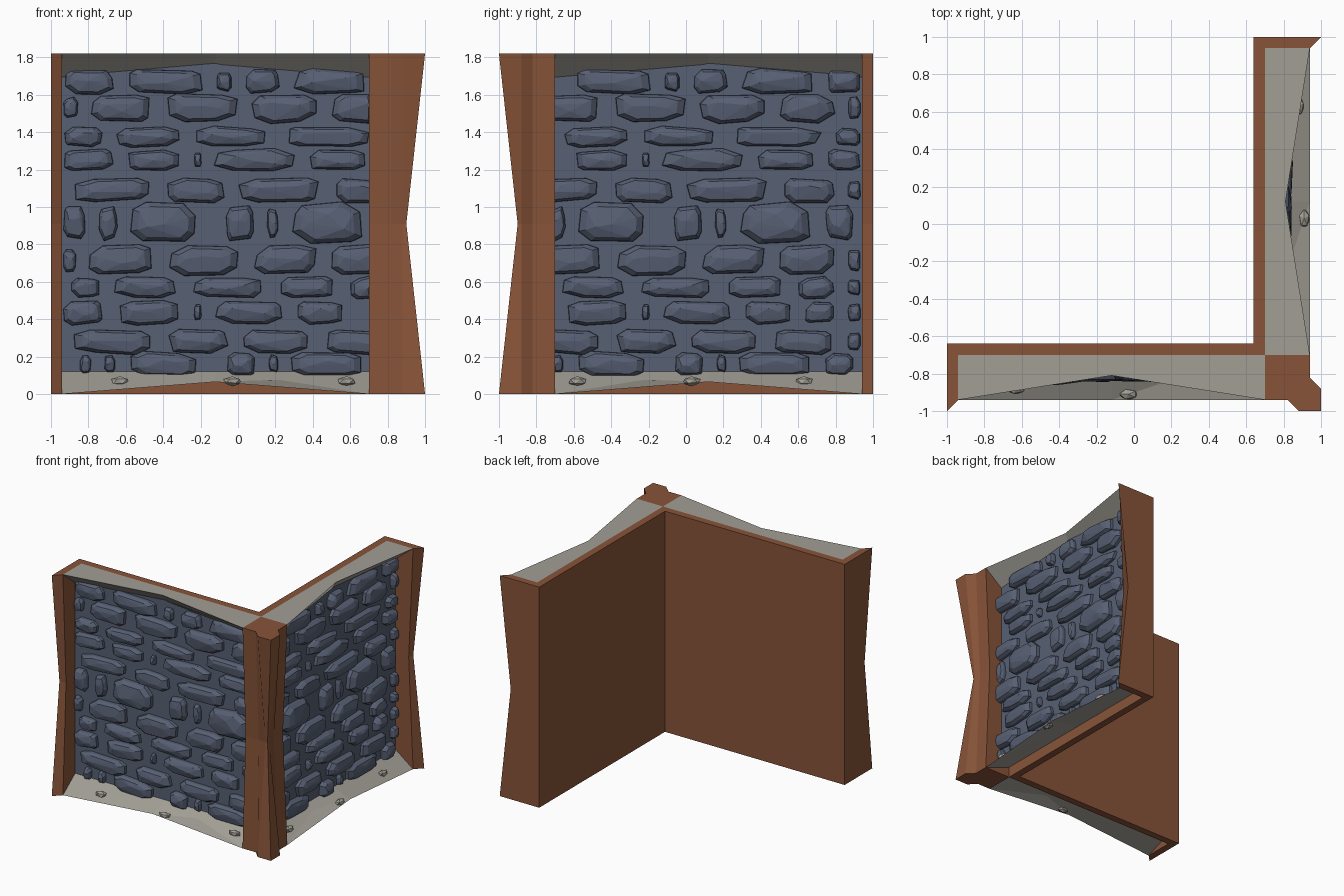
import bpy, bmesh, math, random

if "Cube" in bpy.data.objects:
    bpy.data.objects.remove(bpy.data.objects["Cube"], do_unlink=True)

HEIGHT = 1.82
WAIST = 0.9       # how far the posts reach at half height
WALL = 0.78       # stone bed surface, measured outward
INNER = 0.7       # face of the wooden backing
START, END = -0.7, 0.94   # wall length, from corner post to end post


def make_material(name, colour):
    mat = bpy.data.materials.new(name)
    mat.use_nodes = True
    mat.diffuse_color = (*colour, 1)
    mat.node_tree.nodes["Principled BSDF"].inputs["Base Color"].default_value = (*colour, 1)
    return mat


wood = make_material("brown wood", (0.245, 0.088, 0.040))
trim = make_material("warm grey stone", (0.36, 0.345, 0.30))
slate = make_material("blue grey stone", (0.095, 0.115, 0.17))


def finish(name, bm, mat):
    bmesh.ops.recalc_face_normals(bm, faces=bm.faces)
    mesh = bpy.data.meshes.new(name)
    bm.to_mesh(mesh)
    bm.free()
    mesh.materials.append(mat)
    obj = bpy.data.objects.new(name, mesh)
    bpy.context.collection.objects.link(obj)
    return obj


def loft(name, rings, mat):
    """Join matching rings of points into a capped solid."""
    bm = bmesh.new()
    loops = [[bm.verts.new(p) for p in ring] for ring in rings]
    for a, b in zip(loops, loops[1:]):
        for i in range(len(a)):
            j = (i + 1) % len(a)
            bm.faces.new((a[i], a[j], b[j], b[i]))
    bm.faces.new(loops[0])
    bm.faces.new(loops[-1])
    return finish(name, bm, mat)


def front_place(u, d, z):
    return (-u, -d, z)


def side_place(u, d, z):
    return (d, u, z)


def add_hull(bm, points):
    verts = [bm.verts.new(p) for p in points]
    hull = bmesh.ops.convex_hull(bm, input=verts)
    loose = {v for v in hull["geom_interior"] + hull["geom_unused"]
             if isinstance(v, bmesh.types.BMVert)}
    bmesh.ops.delete(bm, geom=list(loose), context="VERTS")


def stone_points(rng, t0, t1, z0, z1):
    """Chunky faceted stone: outline, shoulder and off-centre ridge."""
    w, h = (t1 - t0) / 2, (z1 - z0) / 2
    ct, cz = (t0 + t1) / 2, (z0 + z1) / 2
    depth = min(0.1, 0.035 + 0.35 * min(w, h))
    tilt = rng.uniform(-0.12, 0.12) * h
    points = []
    sides = 8
    for i in range(sides):
        a = math.tau * (i + rng.uniform(0.2, 0.8)) / sides
        c, s = math.cos(a), math.sin(a)
        x = math.copysign(abs(c) ** 0.5, c) * rng.uniform(0.9, 1.04)
        y = math.copysign(abs(s) ** 0.6, s) * rng.uniform(0.85, 1.05)
        for scale, out in ((1, -0.01), (0.98, depth * 0.4), (0.78, depth * 0.8)):
            points.append((ct + w * x * scale, WALL + out,
                           cz + h * y * scale + tilt * x))
    for k in (-0.5, 0, 0.45):
        points.append((ct + w * k, WALL + depth * rng.uniform(0.9, 1.1),
                       cz + h * rng.uniform(-0.3, 0.4)))
    return points


# Courses: bottom, top, and the joints between neighbouring stones
courses = [
    (1.60, 1.74, (-.97, -.63, -.15, 0, .26, .72, .97)),
    (1.45, 1.61, (-.97, -.82, -.42, .04, .46, .83, .97)),
    (1.32, 1.43, (-.97, -.69, -.28, .2, .76, .97)),
    (1.19, 1.31, (-.97, -.63, -.27, -.16, .35, .72, .97)),
    (1.02, 1.16, (-.92, -.42, -.03, .48, .83, .97)),
    (.80, 1.03, (-.97, -.78, -.61, -.18)),
    (.80, 1.03, (-.1, .12, .25, .71, .93)),
    (.63, .80, (-.97, -.83, -.41, .05, .46, .83, .97)),
    (.51, .63, (-.93, -.7, -.28, .18, .56, .83, .97)),
    (.37, .50, (-.97, -.68, -.27, -.16, .28, .6, .83, .97)),
    (.21, .35, (-.93, -.41, -.02, .43, .83, .97)),
    (.09, .23, (-.88, -.75, -.62, -.18)),
    (.09, .23, (-.1, .13, .25, .71, .93)),
]


def build_stones(name, place, sign):
    rng = random.Random(4)
    bm = bmesh.new()
    for z0, z1, joints in courses:
        for a, b in zip(joints, joints[1:]):
            t0, t1 = a + 0.035, b - 0.035
            shrink = (z1 - z0) * max(0, 0.2 - (t1 - t0))
            points = stone_points(rng, t0, t1, z0 + shrink, z1 - shrink)
            if START < sign * (t0 + t1) / 2 < END:
                add_hull(bm, [place(max(START, min(END, sign * t)), d, z)
                              for t, d, z in points])
    finish(name, bm, slate)


def box(name, place, u0, u1, d0, d1, z0, z1, mat):
    loft(name, [[place(u, d0, z0), place(u, d1, z0), place(u, d1, z1), place(u, d0, z1)]
                for u in (u0, u1)], mat)


def pinched_post(name, outline, place):
    """Post whose outward parts draw in at half height."""
    rings = []
    for z, limit in ((0, 1), (HEIGHT / 2, WAIST), (HEIGHT, 1)):
        rings.append([place(u, d, z, limit) for u, d in outline])
    loft(name, rings, wood)


# L-shaped wooden backing
backing = [(-END, -.64), (.64, -.64), (.64, END), (INNER, END), (INNER, -INNER), (-END, -INNER)]
loft("backing_panel", [[(x, y, z) for x, y in backing] for z in (0, HEIGHT)], wood)

# Corner post with a chamfered outer rib
half = [(INNER, .7), (.94, .7), (.94, .82), (1, .88), (1, 1)]
corner = half + [(y, x) for x, y in reversed(half[1:-1])]
pinched_post("corner_post", corner,
             lambda u, d, z, limit: (min(u, limit), -min(d, limit), z))

MIDDLE = (START + END) / 2
for label, place, sign in (("front", front_place, -1), ("side", side_place, 1)):
    # End post
    pinched_post(label + "_end_post", [(1, .64), (1, 1), (END, .94), (END, .64)],
                 lambda u, d, z, limit: place(u, min(d, limit), z))
    # Stone bed and stones
    box(label + "_stone_bed", place, START, END, INNER, WALL, .1, 1.78, slate)
    build_stones(label + "_wall_stones", place, sign)
    # Overhanging top trim, worn back in the middle
    loft(label + "_top_trim",
         [[place(u, INNER, HEIGHT), place(u, d, HEIGHT),
           place(u, WALL - .005, z), place(u, INNER, z)]
          for u, d, z in ((START, .94, 1.69), (MIDDLE, .81, 1.76), (END, .94, 1.69))], trim)
    # Sloping bottom trim, lifted in the middle
    loft(label + "_bottom_trim",
         [[place(u, .94, z), place(u, WALL, .12), place(u, INNER, .12), place(u, INNER, .09)]
          for u, z in ((START, 0), (MIDDLE, .065), (END, 0))], trim)
    # Pebbles set in the bottom trim
    for i, (u, d) in enumerate(((-.58, .87), (.03, .91), (.63, .88))):
        bm = bmesh.new()
        bmesh.ops.create_icosphere(bm, subdivisions=1, radius=1)
        for v in bm.verts:
            v.co = place(u + v.co.x * .053, d + v.co.y * .03, .068 + v.co.z * .027)
        finish(f"{label}_pebble_{i + 1}", bm, trim)
